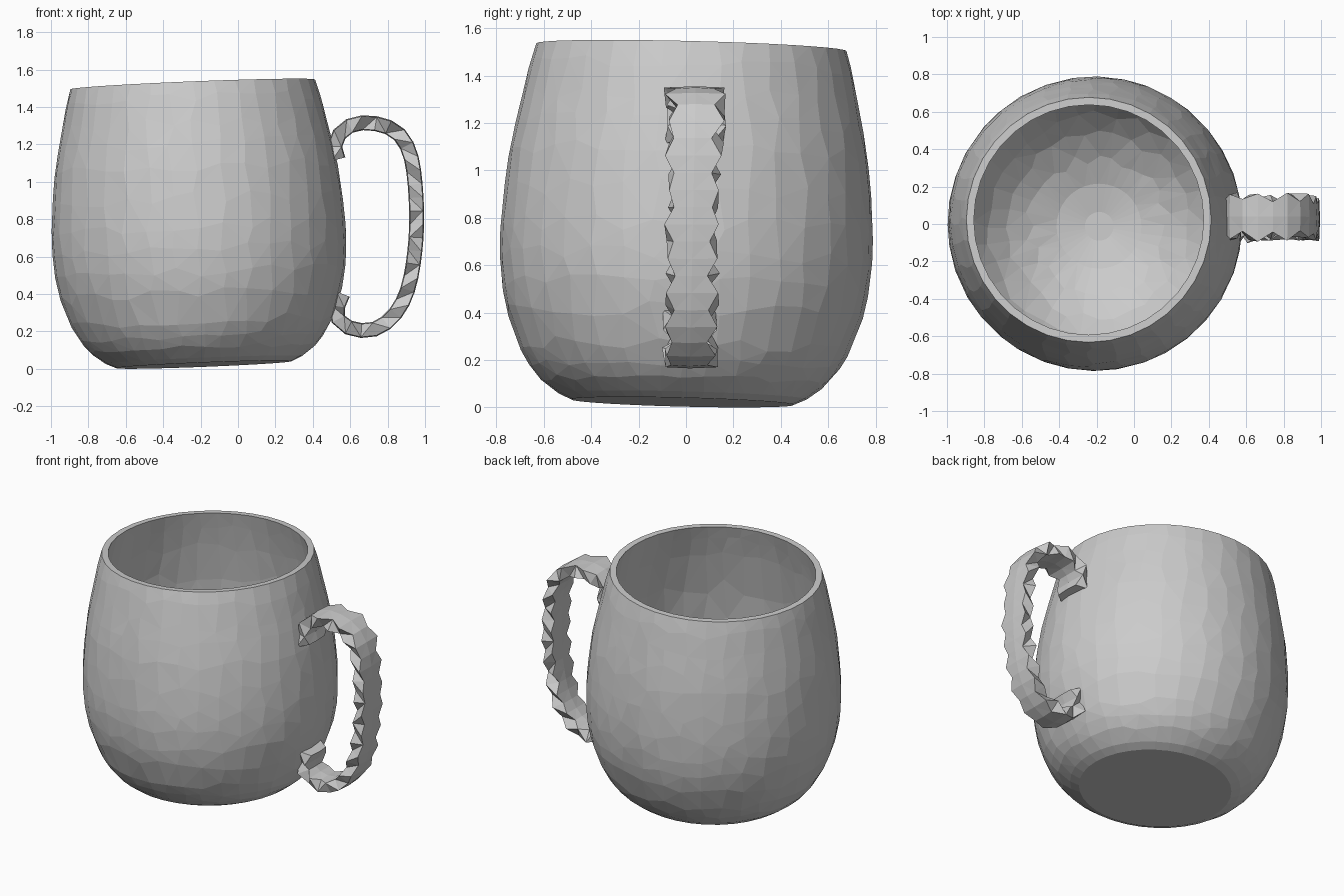
import bpy, bmesh, math, random
from mathutils import Vector

if "Cube" in bpy.data.objects:
    bpy.data.objects.remove(bpy.data.objects["Cube"])

random.seed(4)


def make_object(name, rings, close_ends):
    """Skin a list of equal-sized vertex rings with flat triangles."""
    bm = bmesh.new()
    loops = [[bm.verts.new(p) for p in ring] for ring in rings]
    n = len(loops[0])
    for a, b in zip(loops, loops[1:]):
        for i in range(n):
            j = (i + 1) % n
            bm.faces.new((a[i], a[j], b[j], b[i]))
    if close_ends:
        bm.faces.new(loops[0][::-1])
        bm.faces.new(loops[-1])
    bmesh.ops.recalc_face_normals(bm, faces=bm.faces)
    quads = [f for f in bm.faces if len(f.verts) == 4]
    bmesh.ops.triangulate(bm, faces=quads, quad_method='SHORT_EDGE')
    mesh = bpy.data.meshes.new(name)
    bm.to_mesh(mesh)
    bm.free()
    obj = bpy.data.objects.new(name, mesh)
    bpy.context.collection.objects.link(obj)
    return obj


def smooth_path(pts, steps):
    """Catmull-Rom curve through the points."""
    p = [2 * pts[0] - pts[1]] + pts + [2 * pts[-1] - pts[-2]]
    out = []
    for i in range(1, len(p) - 2):
        a, b, c, d = p[i - 1:i + 3]
        for s in range(steps):
            t = s / steps
            out.append(0.5 * (2 * b + (c - a) * t + (2 * a - 5 * b + 4 * c - d) * t * t
                              + (3 * b - a - 3 * c + d) * t ** 3))
    return out + [pts[-1]]


def resample(pts, count):
    """Evenly spaced points along a polyline."""
    dist = [0.0]
    for a, b in zip(pts, pts[1:]):
        dist.append(dist[-1] + (b - a).length)
    out, k = [], 0
    for i in range(count):
        d = dist[-1] * i / (count - 1)
        while k < len(pts) - 2 and dist[k + 1] < d:
            k += 1
        out.append(pts[k].lerp(pts[k + 1], (d - dist[k]) / (dist[k + 1] - dist[k])))
    return out


# Mug body: slightly leaning lathe with a rounded bowl inside
SIDES = 36
outer = [(0.47, 0), (0.525, 0.025), (0.60, 0.08), (0.65, 0.14), (0.695, 0.215),
         (0.751, 0.365), (0.775, 0.48), (0.786, 0.6), (0.787, 0.72), (0.776, 0.88),
         (0.757, 1.045), (0.733, 1.17), (0.71, 1.275), (0.679, 1.42), (0.655, 1.5)]
inner = [(0.615, 1.5), (0.638, 1.41), (0.67, 1.27), (0.712, 1.04), (0.735, 0.80)]
# the bowl floor is a half ellipse
inner += [(0.735 * math.cos(t), 0.80 - 0.70 * math.sin(t))
          for t in (math.radians(d) for d in range(12, 85, 12))]
lean = Vector((0, 0, 1)).rotation_difference(Vector((-0.04, 0.025, 1)))
base = Vector((-0.182, -0.015, 0.022))
rings = []
profile = outer + inner
for k, (r, h) in enumerate(profile):
    wobble = 0.03 if 0.05 < h < 1.45 and r > 0.3 else 0
    ring = []
    for i in range(SIDES):
        a = 2 * math.pi * i / SIDES + random.uniform(-wobble, wobble)
        rr, hh = r, h
        if wobble and k + 1 < len(profile):
            # slide each point along the profile for irregular facets
            s = random.uniform(-0.25, 0.25)
            q = profile[k + 1] if s > 0 else profile[k - 1]
            rr, hh = r + (q[0] - r) * abs(s), h + (q[1] - h) * abs(s)
        ring.append(lean @ Vector((rr * math.cos(a), rr * math.sin(a), hh)) + base)
    rings.append(ring)
make_object("mug_body", rings, True)

# Handle: broad strap swept along a hooked path, with faceted wavy edges
path = [Vector((x, 0, z)) for x, z in [
    (0.535, 1.12), (0.518, 1.20), (0.56, 1.275), (0.64, 1.312), (0.74, 1.31),
    (0.85, 1.265), (0.92, 1.15), (0.95, 0.95), (0.952, 0.70), (0.915, 0.45),
    (0.845, 0.30), (0.74, 0.215), (0.62, 0.21), (0.54, 0.26), (0.53, 0.32), (0.56, 0.40)]]
pts = resample(smooth_path(path, 8), 29)
section = [(-0.092, 0.035), (0, 0.04), (0.092, 0.035),
           (0.092, -0.035), (0, -0.04), (-0.092, -0.035)]
rings = []
for i, p in enumerate(pts):
    tangent = (pts[min(i + 1, len(pts) - 1)] - pts[max(i - 1, 0)]).normalized()
    normal = Vector((-tangent.z, 0, tangent.x))
    centre_y = 0.012 + 0.022 * p.z
    width = 1 + 0.14 * max(0, p.z - 0.9) / 0.4
    ring = []
    for w, t in section:
        y = centre_y + width * w
        if w:
            # outer and inner corners bulge on alternate rings
            swing = 0.018 * (1 if (i + (t > 0)) % 2 else -1) + random.uniform(-0.012, 0.012)
            y += swing if w > 0 else -swing
        ring.append(p + normal * t + Vector((0, y, 0)))
    rings.append(ring)
make_object("handle", rings, True)
